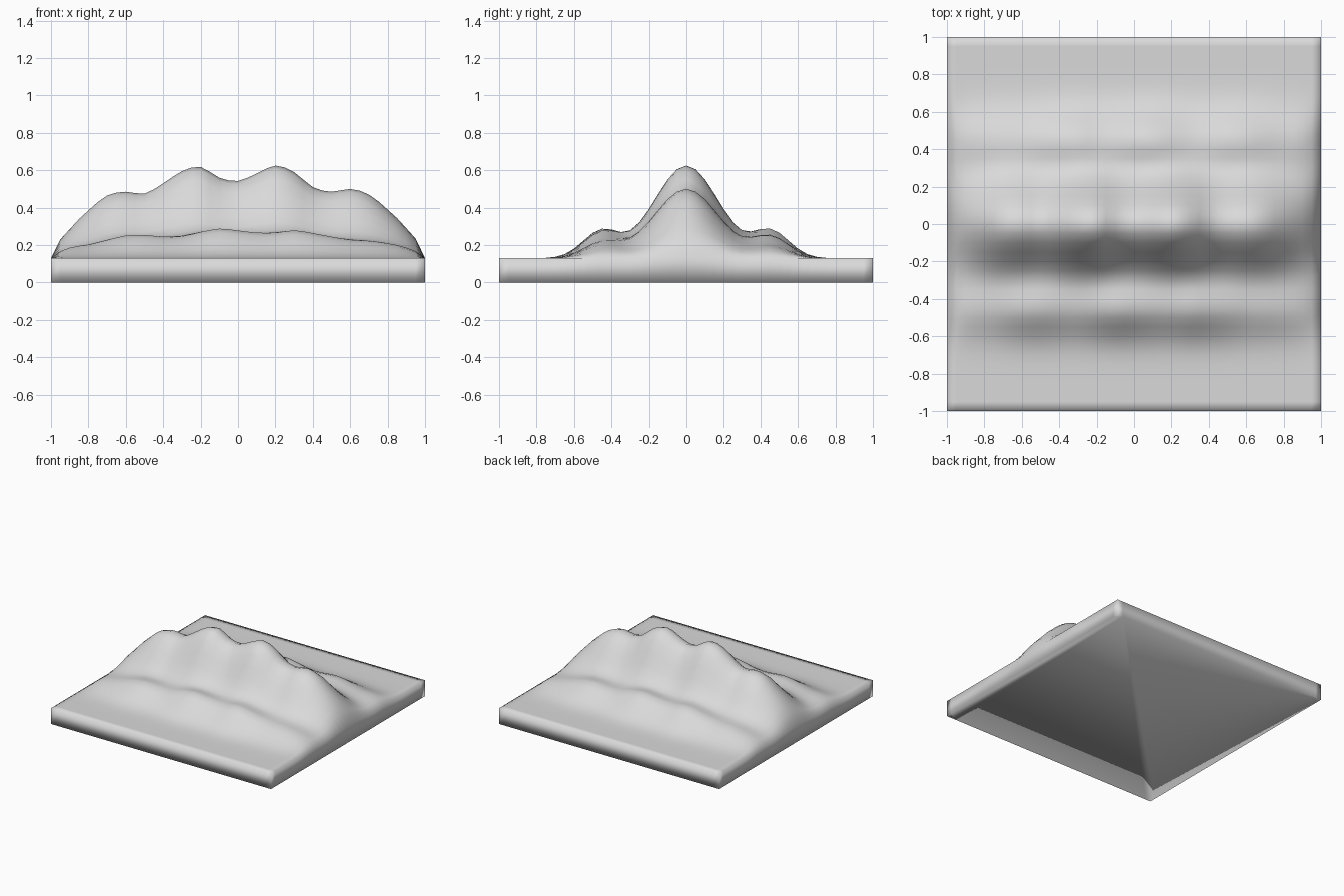
import bpy
import bmesh
import math

old = bpy.data.objects.get("Cube")
if old:
    bpy.data.objects.remove(old, do_unlink=True)

STEPS = 40
BASE = 0.13

# Crest heights above the slab, in even steps from x = -1 to x = 1
CREST = [0, .155, .255, .335, .355, .345, .4, .465, .488, .43, .413,
         .453, .495, .46, .38, .355, .37, .34, .26, .16, 0]
FOOTHILL = [0, .05, .063, .085, .108, .112, .1, .1, .122, .142, .133,
            .12, .118, .132, .12, .102, .085, .08, .07, .05, 0]


def along(values, x):
    """Smooth curve through evenly spaced heights."""
    pts = [-3 * values[1]] + values + [-3 * values[-2]]
    t = (x + 1) / 2 * (len(values) - 1)
    i = min(int(t + 1e-6), len(values) - 2)
    t -= i
    a, b, c, d = pts[i:i + 4]
    return b + t / 2 * (c - a + t * (2 * a - 5 * b + 4 * c - d
                                     + t * (3 * (b - c) + d - a)))


def bell(y, centre, width):
    return math.exp(-((y - centre) / width) ** 2 / 2)


def height(x, y):
    ridge = along(CREST, x) * bell(y, 0, .175)
    front = along(FOOTHILL, x) * bell(y, -.455, .1)
    back = along(FOOTHILL, -x) * bell(y, .455, .1)
    return BASE + ridge + front + back


# Plain grey stone
stone = bpy.data.materials.new("grey_stone")
stone.use_nodes = True
grey = (.7, .7, .7, 1)
stone.diffuse_color = grey
stone.node_tree.nodes["Principled BSDF"].inputs["Base Color"].default_value = grey

# Relief surface
bm = bmesh.new()
bmesh.ops.create_grid(bm, x_segments=STEPS, y_segments=STEPS, size=1)
for v in bm.verts:
    v.co.z = height(v.co.x, v.co.y)

# Slab walls and underside
rim = [e for e in bm.edges if e.is_boundary]
walls = bmesh.ops.extrude_edge_only(bm, edges=rim)["geom"]
for v in walls:
    if isinstance(v, bmesh.types.BMVert):
        v.co.z = 0
bottom = [e for e in bm.edges if e.is_boundary]
bmesh.ops.contextual_create(bm, geom=bottom)
bmesh.ops.recalc_face_normals(bm, faces=bm.faces)
for f in bm.faces:
    f.smooth = True

mesh = bpy.data.meshes.new("mountain_relief")
bm.to_mesh(mesh)
bm.free()
mesh.materials.append(stone)
relief = bpy.data.objects.new("mountain_relief", mesh)
bpy.context.collection.objects.link(relief)
